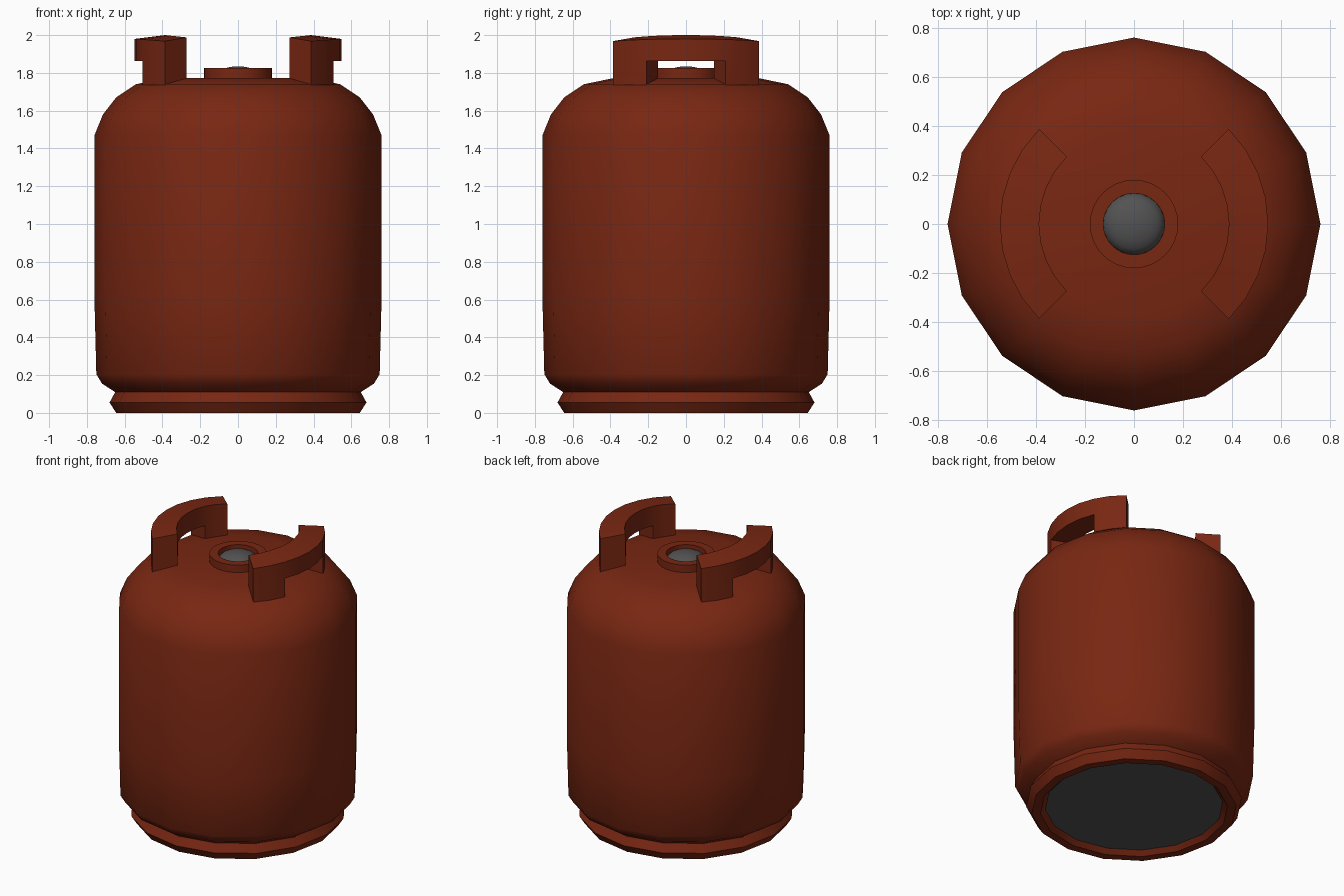
import bpy, bmesh, math

cube = bpy.data.objects.get("Cube")
if cube:
    bpy.data.objects.remove(cube, do_unlink=True)


def make_material(name, color):
    mat = bpy.data.materials.new(name)
    mat.use_nodes = True
    mat.diffuse_color = color
    mat.node_tree.nodes["Principled BSDF"].inputs["Base Color"].default_value = color
    return mat


rust = make_material("rust red paint", (0.19, 0.02, 0.006, 1))
grey = make_material("dark grey metal", (0.085, 0.085, 0.085, 1))


def finish(name, bm, mat, angle):
    bmesh.ops.remove_doubles(bm, verts=bm.verts, dist=0.0005)
    bmesh.ops.recalc_face_normals(bm, faces=bm.faces)
    mesh = bpy.data.meshes.new(name)
    bm.to_mesh(mesh)
    bm.free()
    mesh.materials.append(mat)
    obj = bpy.data.objects.new(name, mesh)
    bpy.context.collection.objects.link(obj)
    bpy.ops.object.select_all(action='DESELECT')
    obj.select_set(True)
    bpy.context.view_layer.objects.active = obj
    bpy.ops.object.shade_smooth_by_angle(angle=math.radians(angle))
    return obj


def lathe(name, profile, sides, mat, closed=False, angle=35):
    """Revolve a radius/height profile around z."""
    bm = bmesh.new()
    verts = [bm.verts.new((r, 0, z)) for r, z in profile]
    pairs = list(zip(verts, verts[1:]))
    if closed:
        pairs.append((verts[-1], verts[0]))
    edges = [bm.edges.new(p) for p in pairs]
    bmesh.ops.spin(bm, geom=verts + edges, cent=(0, 0, 0), axis=(0, 0, 1),
                   angle=math.tau, steps=sides, use_duplicate=False)
    return finish(name, bm, mat, angle)


# Tank shell with foot ring and rounded shoulder
lathe("tank_body", [
    (0.56, 0.03), (0.59, 0), (0.645, 0), (0.68, 0.055), (0.65, 0.11),
    (0.72, 0.155), (0.75, 0.205), (0.76, 0.6), (0.76, 1.47), (0.715, 1.58),
    (0.645, 1.67), (0.54, 1.74), (0.385, 1.772), (0, 1.775)], 16, rust)

# Base plate inside the foot ring
lathe("base_plate", [(0, 0.03), (0.56, 0.03)], 16, grey)

# Valve collar and domed valve
lathe("valve_collar", [(0.18, 1.77), (0.18, 1.825), (0.125, 1.825), (0.125, 1.77)],
      32, rust, closed=True)
dome = [(0.125 * math.cos(a), 1.775 + 0.06 * math.sin(a))
        for a in (math.pi / 2 * i / 5 for i in range(6))]
lathe("valve_dome", dome, 24, grey, angle=60)


def handle(name, side):
    """Curved grip on two posts, swept along an arc."""
    inner, outer, half, steps = 0.387, 0.547, math.pi / 4, 8
    base, grip = 1.735, 1.863
    bm = bmesh.new()

    def corner(i, radius, z):
        a = -half + 2 * half * i / steps
        return bm.verts.new((side * radius * math.cos(a), radius * math.sin(a), z))

    def crown(i, drop):
        return 2.0 - drop - 0.012 * (2 * i / steps - 1) ** 2

    def quad(*points):
        bm.faces.new([corner(*p) for p in points])

    def is_post(i):
        return i in (0, 1, steps - 2, steps - 1)

    for i in range(steps):
        j = i + 1
        low = base if is_post(i) else grip
        quad((i, inner, crown(i, 0)), (j, inner, crown(j, 0)),
             (j, outer, crown(j, 0.02)), (i, outer, crown(i, 0.02)))
        quad((i, inner, low), (j, inner, low), (j, outer, low), (i, outer, low))
        for radius, drop in ((inner, 0), (outer, 0.02)):
            quad((i, radius, grip), (j, radius, grip),
                 (j, radius, crown(j, drop)), (i, radius, crown(i, drop)))
            if is_post(i):
                quad((i, radius, low), (j, radius, low), (j, radius, grip), (i, radius, grip))
    # End caps and the post sides that frame the opening
    for i in (0, 2, steps - 2, steps):
        quad((i, inner, base), (i, outer, base), (i, outer, grip), (i, inner, grip))
    for i in (0, steps):
        quad((i, inner, grip), (i, outer, grip),
             (i, outer, crown(i, 0.02)), (i, inner, crown(i, 0)))
    finish(name, bm, rust, 35)


handle("left_handle", 1)
handle("right_handle", -1)
